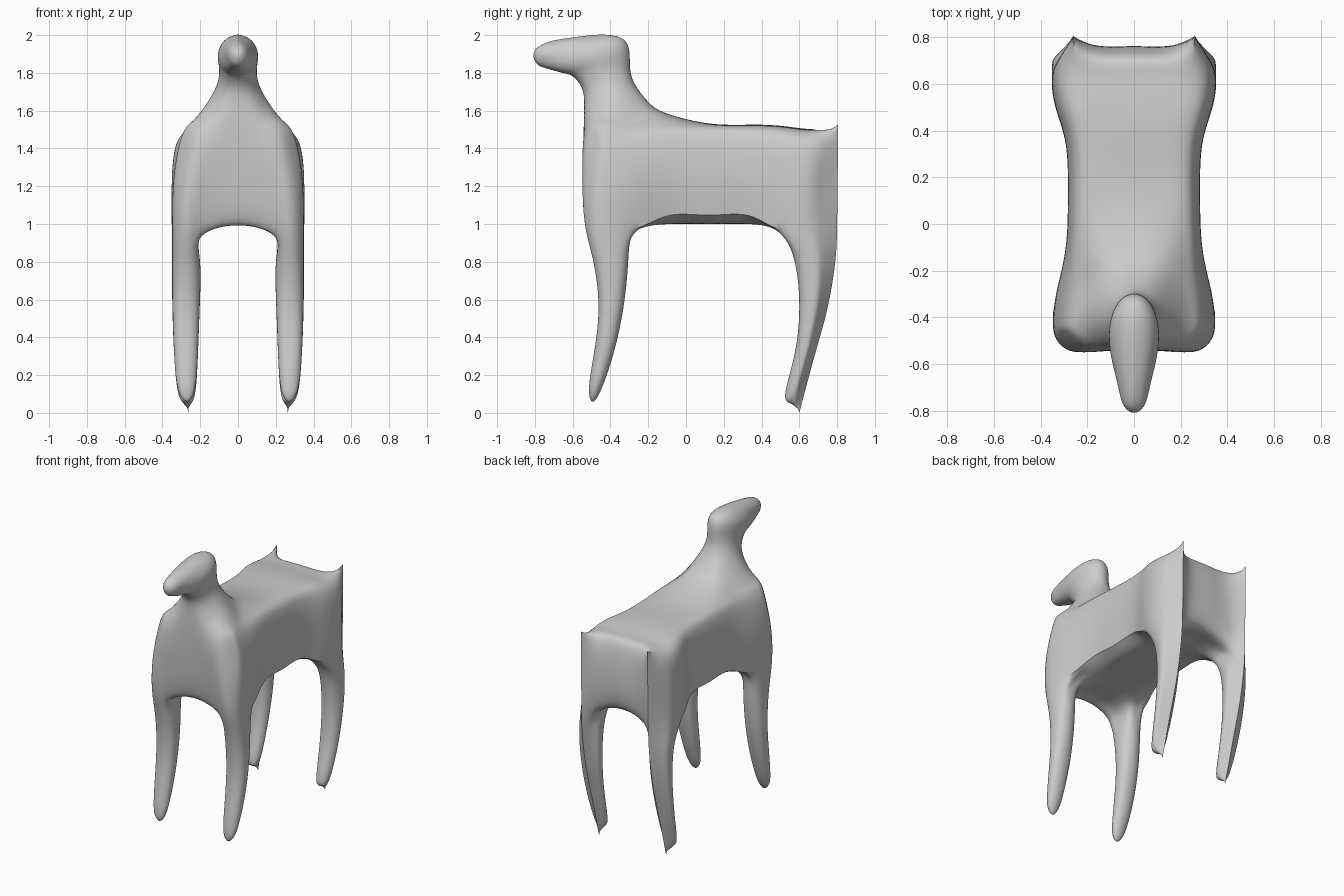
import bpy, bmesh, math

if "Cube" in bpy.data.objects:
    bpy.data.objects.remove(bpy.data.objects["Cube"])

bm = bmesh.new()
ce = bm.edges.layers.float.new("crease_edge")
cv = bm.verts.layers.float.new("crease_vert")
cache = {}


def vert(p):
    key = tuple(round(c, 4) + 0.0 for c in p)
    if key not in cache:
        cache[key] = bm.verts.new(key)
    return cache[key]


def flip(p):
    return (-p[0], p[1], p[2])


def face(*ps):
    # one face plus its mirrored twin
    bm.faces.new([vert(p) for p in ps])
    bm.faces.new([vert(flip(p)) for p in reversed(ps)])


def bridge(a, b, closed):
    n = len(a)
    for i in range(n if closed else n - 1):
        j = (i + 1) % n
        face(a[i], a[j], b[j], b[i])


def mix(a, b, t):
    return a + (b - a) * t


# --- torso lattice: columns i (centre to side), rows j (front to back), levels k
ys = [-.54, -.42, -.28, -.10, .12, .34, .50, .64, .80]
ws = [.32, .34, .327, .292, .283, .292, .335, .348, .315]
tops = [1.55, 1.62, 1.64, 1.585, 1.532, 1.526, 1.52, 1.503, 1.46]
P = {}
for j, (y, w, zt) in enumerate(zip(ys, ws, tops)):
    for i, (fx, dz) in enumerate([(0, 0), (.44, .003), (.74, .015), (.93, .08)]):
        P[i, j, 2] = (fx * w, y, zt - dz)
    for i, (fx, z) in enumerate([(0, 1.0), (.44, 1.0), (.72, 1.012), (.95, 1.045)]):
        P[i, j, 0] = (fx * w, y, z)
    P[3, j, 1] = (w, y, 1.25)


def row(j, k, pts):
    for i, p in enumerate(pts):
        P[i, j, k] = p


# shoulders
row(0, 2, [(0, -.54, 1.55), (.12, -.53, 1.55), (.23, -.515, 1.49), (.29, -.46, 1.45)])
row(1, 2, [(0, -.4, 1.6), (.18, -.40, 1.62), (.24, -.41, 1.545), (.295, -.42, 1.47)])
row(2, 2, [(0, -.2, 1.645), (.12, -.22, 1.62), (.22, -.27, 1.535), (.285, -.28, 1.455)])
row(3, 2, [(0, -.1, 1.585), (.13, -.1, 1.57), (.22, -.1, 1.525), (.27, -.1, 1.455)])
# chest
row(0, 1, [(0, -.535, 1.25), (.15, -.54, 1.25), (.255, -.545, 1.25), (.32, -.49, 1.25)])
row(0, 0, [(0, -.50, 1.02), (.195, -.505, .96), (.27, -.535, 1.0), (.327, -.50, 1.0)])
row(1, 0, [(0, -.42, 1.0), (.192, -.42, .95), (.27, -.42, 1.0), (.347, -.42, 1.0)])
row(2, 0, [(0, -.28, 1.0), (.19, -.285, .96), (.265, -.272, .96), (.322, -.29, .97)])
# rump
row(6, 0, [(0, .50, 1.0), (.19, .50, .96), (.265, .495, .96), (.33, .51, .97)])
row(7, 0, [(0, .62, 1.0), (.192, .63, .95), (.27, .63, 1.0), (.349, .64, 1.0)])
row(8, 0, [(0, .735, 1.03), (.195, .74, .96), (.262, .80, 1.0), (.315, .72, 1.0)])
row(8, 1, [(0, .76, 1.25), (.15, .762, 1.25), (.262, .803, 1.25), (.312, .72, 1.25)])
row(8, 2, [(0, .725, 1.465), (.15, .728, 1.465), (.26, .806, 1.525), (.308, .72, 1.40)])

for j in range(8):
    for i in range(3):
        if not (i == 0 and j < 2):                       # neck opening
            face(P[i, j, 2], P[i+1, j, 2], P[i+1, j+1, 2], P[i, j+1, 2])
        if not (i > 0 and j in (0, 1, 6, 7)):            # leg openings
            face(P[i, j, 0], P[i, j+1, 0], P[i+1, j+1, 0], P[i+1, j, 0])
    for k in range(2):
        face(P[3, j, k], P[3, j+1, k], P[3, j+1, k+1], P[3, j, k+1])
for k in range(2):
    for i in range(3):
        face(P[i, 0, k], P[i+1, 0, k], P[i+1, 0, k+1], P[i, 0, k+1])
        face(P[i+1, 8, k], P[i, 8, k], P[i, 8, k+1], P[i+1, 8, k+1])

creases = [(P[3, j, 0], P[3, j+1, 0], 1.0) for j in range(2, 6)]   # belly edge
creases += [(P[2, 8, k], P[2, 8, k+1], 1.0) for k in range(2)]     # rump fin
corners = [P[2, 8, 2]]


# --- legs: each section is (z, front y, back y, inner x, outer x)
def leg(j, sections, tip, back, heel=None):
    prev = [P[i, jj, 0] for i, jj in [(1, j), (2, j), (3, j), (3, j+1),
                                      (3, j+2), (2, j+2), (1, j+2), (1, j+1)]]
    ty, tx = back
    for n, (z, yf, yb, xi, xo) in enumerate(sections):
        xm, ym, h = (xi + xo) / 2, (yf + yb) / 2, (xo - xi) / 2
        yc, yd = mix(yf, yb, .14), mix(yf, yb, ty)
        ring = [(xm - .75*h, yc, z), (xm, yf, z), (xm + .75*h, yc, z), (xo, ym, z),
                (xm + tx*h, yd, z), (xm if not heel else .263, yb, z),
                (xm - tx*h, yd, z), (xi, ym, z)]
        if heel and n == len(sections) - 1:
            ring[5] = heel
        bridge(prev, ring, True)
        if heel:
            creases.append((prev[5], ring[5], 1.0))
        prev = ring
    for a in range(1, 9, 2):
        face(prev[a], prev[(a+1) % 8], prev[(a+2) % 8], tip)
    if heel:
        corners.append(heel)


leg(0, [(.80, -.49, -.305, .20, .347), (.55, -.463, -.333, .204, .346),
        (.30, -.49, -.388, .213, .337), (.13, -.513, -.447, .228, .318)],
    (.27, -.494, .055), (.86, .75))
leg(6, [(.80, .575, .79, .20, .35), (.55, .60, .748, .204, .347),
        (.30, .573, .68, .213, .337), (.10, .525, .62, .228, .315)],
    (.266, .56, .048), (.72, .65), (.263, .60, 0.0))

# --- neck and head: each section is (throat y, z, nape y, z, half width)
prev = [P[0, 0, 2], P[1, 0, 2], P[1, 1, 2], P[1, 2, 2], P[0, 2, 2]]
for n, (fy, fz, by, bz, w) in enumerate([(-.545, 1.70, -.275, 1.75, .115),
                                         (-.59, 1.775, -.297, 1.85, .10),
                                         (-.63, 1.795, -.31, 1.95, .106),
                                         (-.68, 1.807, -.40, 2.0, .10),
                                         (-.74, 1.825, -.60, 1.987, .072),
                                         (-.785, 1.845, -.75, 1.955, .048)]):
    ring = [(x * w, mix(fy, by, t), mix(fz, bz, t))
            for x, t in [(0, 0), (.68, .12), (1, .5), (.7, .86), (0, 1)]]
    bridge(prev, ring, False)
    if n > 3:
        creases.append((prev[4], ring[4], .8))
    prev = ring
nose = (0, -.81, 1.90)
face(prev[0], prev[1], prev[2], nose)
face(nose, prev[2], prev[3], prev[4])

# --- creases
for f in (lambda p: p, flip):
    for a, b, s in creases:
        e = bm.edges.get((vert(f(a)), vert(f(b))))
        if e:
            e[ce] = s
    for c in corners:
        vert(f(c))[cv] = 1.0
bmesh.ops.recalc_face_normals(bm, faces=bm.faces)

me = bpy.data.meshes.new("animal_body")
bm.to_mesh(me)
bm.free()
obj = bpy.data.objects.new("animal_body", me)
bpy.context.collection.objects.link(obj)
sub = obj.modifiers.new("smooth", "SUBSURF")
sub.levels = sub.render_levels = 2

# --- pull the cage outwards until the smoothed surface meets the section points
goal = [v.co.copy() for v in me.vertices]
for _ in range(6):
    dg = bpy.context.evaluated_depsgraph_get()
    ev = obj.evaluated_get(dg)
    em = ev.to_mesh()
    got = [em.vertices[i].co.copy() for i in range(len(goal))]
    ev.to_mesh_clear()
    for v, g, s in zip(me.vertices, goal, got):
        v.co += (g - s) * .8
    me.update()
    obj.update_tag()
    bpy.context.view_layer.update()
sub.levels = sub.render_levels = 3

mat = bpy.data.materials.new("light grey")
mat.diffuse_color = (.6, .6, .6, 1)
mat.use_nodes = True
mat.node_tree.nodes["Principled BSDF"].inputs["Base Color"].default_value = mat.diffuse_color
me.materials.append(mat)

bpy.context.view_layer.objects.active = obj
obj.select_set(True)
bpy.ops.object.modifier_apply(modifier=sub.name)
bpy.ops.object.shade_smooth_by_angle(angle=math.radians(35))
